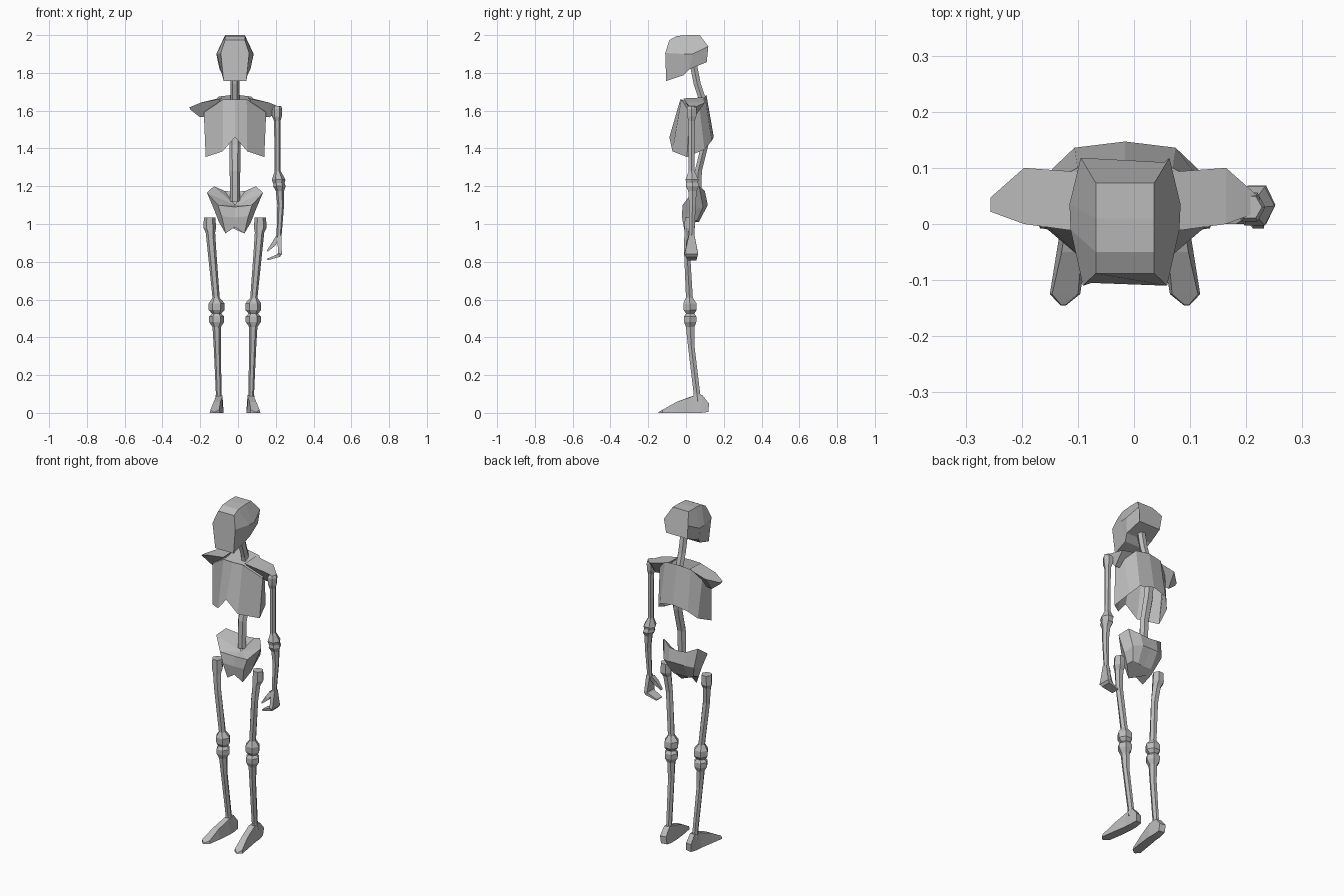
import bpy, bmesh, math
from mathutils import Vector

CX = -0.016  # body centre line
bone = bpy.data.materials.new("bone_grey")
bone.diffuse_color = (0.5, 0.5, 0.5, 1)


def finish(bm, name, recalc=True):
    if recalc:
        bmesh.ops.recalc_face_normals(bm, faces=bm.faces)
    me = bpy.data.meshes.new(name)
    bm.to_mesh(me)
    bm.free()
    me.materials.append(bone)
    ob = bpy.data.objects.new(name, me)
    bpy.context.collection.objects.link(ob)
    return ob


def loft(name, rings, caps=(True, True), peak=None):
    """Join closed rings of points; peak is an optional centre point for the first cap."""
    bm = bmesh.new()
    vs = [[bm.verts.new(p) for p in r] for r in rings]
    n = len(vs[0])
    for a, b in zip(vs, vs[1:]):
        for i in range(n):
            j = (i + 1) % n
            bm.faces.new((a[i], a[j], b[j], b[i]))
    if peak:
        c = bm.verts.new(peak)
        for i in range(n):
            bm.faces.new((vs[0][i], c, vs[0][(i + 1) % n]))
    elif caps[0]:
        bm.faces.new(vs[0])
    if caps[1]:
        bm.faces.new(vs[-1][::-1])
    return finish(bm, name)


def full(half):
    """Mirror a half ring (first and last on the centre line when x is 0)."""
    other = [(-x, y, z) for x, y, z in reversed(half) if x > 0]
    return [(CX + x, y, z) for x, y, z in half + other]


def shaft(name, rows, n=6, turn=0.0):
    """Bone made of level rings: (x, y, z, half width, half depth)."""
    rings = [[(x + rx * math.cos(turn + math.tau * i / n),
               y + ry * math.sin(turn + math.tau * i / n), z) for i in range(n)]
             for x, y, z, rx, ry in rows]
    return loft(name, rings)


# Skull: cross-sections from face to back, each top, side, bottom
loft("skull", [full(h) for h in (
    [(.052, -.088, 1.974), (.075, -.11, 1.905), (.06, -.105, 1.757)],
    [(.052, -.05, 1.995), (.097, -.01, 1.9), (.066, -.012, 1.788)],
    [(.052, .01, 2.0), (.099, .035, 1.9), (.082, .02, 1.82)],
    [(.052, .073, 2.0), (.079, .118, 1.94), (.07, .11, 1.857)])])

# Spine: S-curved column
shaft("spine", [(CX, y, z, r, .022) for y, z, r in (
    (.04, 1.84, .024), (.06, 1.74, .024), (.09, 1.65, .024), (.11, 1.52, .028),
    (.10, 1.42, .03), (.065, 1.28, .028), (.06, 1.12, .026))], n=6)

# Rib cage: shell open at the bottom
loft("rib_cage", [full(h) for h in (
    [(0, -.03, 1.66), (.062, -.025, 1.66), (.165, .02, 1.59), (.14, .07, 1.62),
     (.085, .1, 1.675), (0, .108, 1.685)],
    [(0, -.088, 1.46), (.065, -.072, 1.385), (.155, .005, 1.355), (.13, .098, 1.395),
     (.09, .136, 1.44), (0, .147, 1.46)])], caps=(True, False))

# Shoulder blades: pointed wedges
for side, name in ((1, "shoulder_left"), (-1, "shoulder_right")):
    loft(name, [[(CX + side * x, y, z) for x, y, z in r] for r in (
        [(.07, -.015, 1.665), (.07, .092, 1.67), (.15, .045, 1.57)],
        [(.18, 0, 1.643), (.18, .1, 1.643), (.185, .045, 1.565)],
        [(.24, .022, 1.618), (.24, .047, 1.618), (.238, .035, 1.607)])])

# Pelvis: bowl with a low front rim and raised wings
loft("pelvis", [full(h) for h in (
    [(0, -.005, 1.09), (.09, -.018, 1.1), (.148, .03, 1.165), (.112, .07, 1.2),
     (.055, .1, 1.175), (0, .1, 1.17)],
    [(0, -.015, 1.035), (.07, -.022, 1.04), (.108, .03, 1.07), (.1, .09, 1.09),
     (.05, .115, 1.1), (0, .115, 1.1)],
    [(0, -.012, .985), (.05, -.005, .95), (.085, .025, 1.01), (.075, .06, 1.02),
     (.045, .068, 1.01), (0, .065, 1.01)])], peak=(CX, .05, 1.1))

for side, tag in ((1, "left"), (-1, "right")):
    # Thigh with hip and knee ends
    shaft("thigh_" + tag, [(CX + side * x, y, z, rx, ry) for x, y, z, rx, ry in (
        (.134, .02, 1.035, .03, .03), (.134, .02, .98, .034, .032),
        (.13, .012, .955, .025, .024), (.122, .005, .86, .023, .018),
        (.1, .018, .61, .019, .021), (.097, .02, .58, .042, .04),
        (.097, .022, .545, .042, .04), (.097, .022, .525, .025, .025))])
    # Shin with knee end
    shaft("shin_" + tag, [(CX + side * x, y, z, rx, ry) for x, y, z, rx, ry in (
        (.097, .022, .527, .022, .025), (.097, .022, .51, .04, .038),
        (.097, .022, .482, .04, .038), (.097, .022, .455, .022, .026),
        (.094, .027, .36, .019, .02), (.086, .058, .1, .015, .02),
        (.086, .062, .06, .02, .025))])
    # Foot: heel to pointed toe
    loft("foot_" + tag, [[(CX + side * x, y, z) for x, y, z in r] for r in (
        [(.062, .112, .005), (.098, .118, .005), (.102, .122, .05), (.066, .116, .05)],
        [(.06, .075, .0), (.105, .078, .0), (.1, .085, .095), (.068, .08, .095)],
        [(.06, .03, .0), (.108, .035, .0), (.1, .035, .088), (.066, .03, .088)],
        [(.068, -.05, .0), (.122, -.05, .0), (.113, -.05, .058), (.077, -.05, .058)],
        [(.08, -.125, .0), (.134, -.125, .0), (.13, -.125, .016), (.084, -.125, .016)],
        [(.105, -.145, .0), (.115, -.145, .0), (.114, -.144, .005), (.106, -.144, .005)])])

# Single arm: upper bone, then forearm
shaft("upper_arm", [
    (.206, .03, 1.625, .022, .022), (.206, .03, 1.61, .028, .03), (.206, .03, 1.57, .026, .028),
    (.208, .03, 1.545, .017, .019), (.21, .03, 1.28, .016, .018),
    (.215, .032, 1.235, .036, .04), (.216, .032, 1.215, .03, .034)])
shaft("forearm", [
    (.217, .033, 1.222, .028, .034), (.219, .034, 1.2, .033, .04), (.222, .034, 1.175, .022, .026),
    (.226, .034, 1.1, .018, .02), (.217, .03, .93, .013, .016)])

# Hand: palm bending inward into fingers, plus a thumb
loft("hand", [
    [(.208, .015, .94), (.23, .015, .94), (.23, .045, .94), (.208, .045, .94)],
    [(.212, -.008, .845), (.232, -.008, .84), (.232, .064, .84), (.212, .064, .845)],
    [(.205, .0, .838), (.222, .0, .826), (.222, .06, .826), (.205, .06, .838)],
    [(.153, .008, .816), (.157, .008, .808), (.157, .055, .808), (.153, .055, .816)]])
loft("thumb", [
    [(.2, .012, .935), (.215, .012, .92), (.215, .04, .92), (.2, .04, .935)],
    [(.182, .0, .905), (.2, .0, .888), (.2, .025, .888), (.182, .025, .905)],
    [(.153, .0, .86), (.157, .0, .853), (.157, .012, .853), (.153, .012, .86)]])
